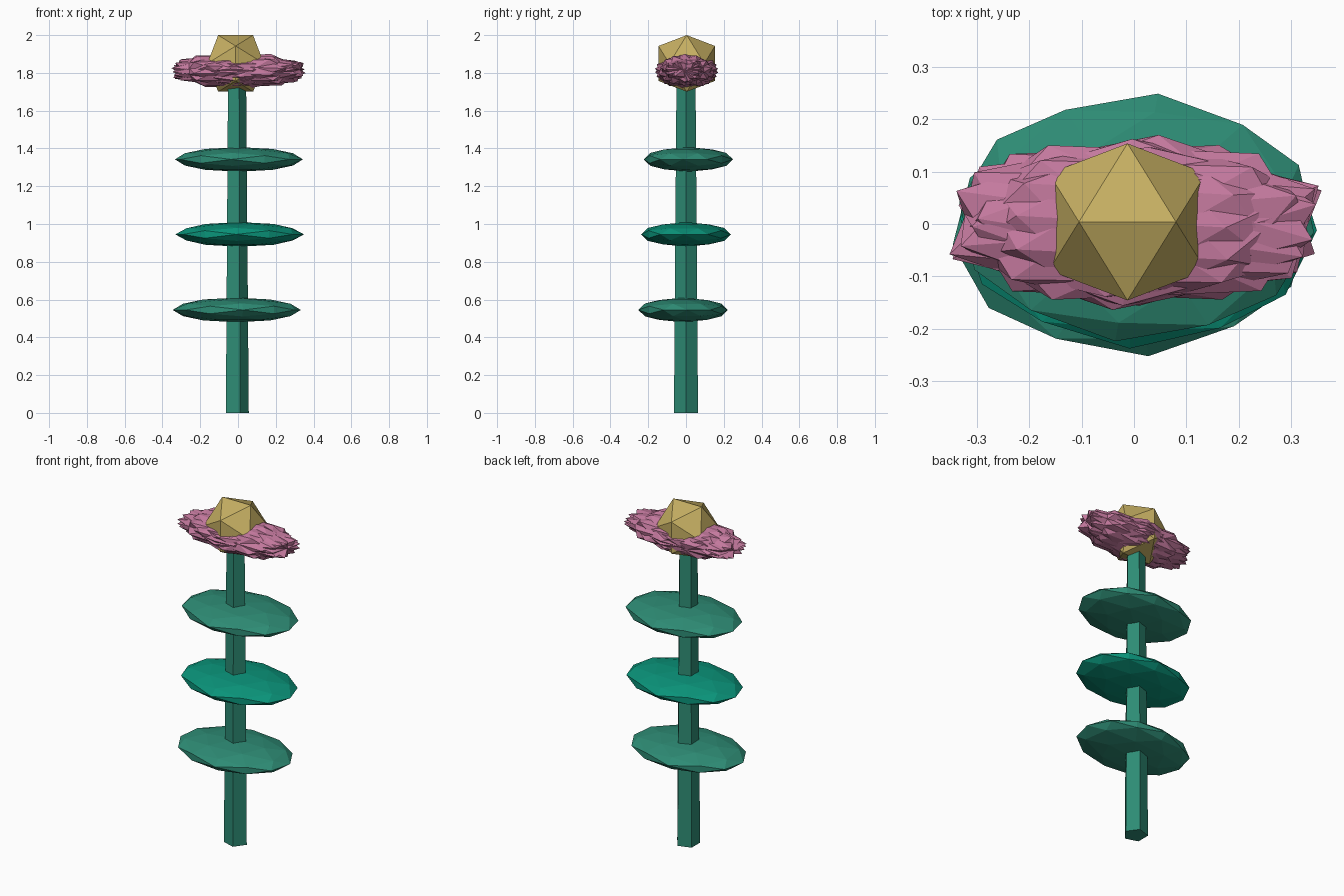
import bpy, bmesh, math, random
from mathutils import Matrix, Euler

if "Cube" in bpy.data.objects:
    bpy.data.objects.remove(bpy.data.objects["Cube"])

random.seed(4)
CX = -0.0125  # flower axis
STEM_X = -0.010
EDGE_UP = Matrix.Rotation(-math.atan(1 / ((1 + 5 ** 0.5) / 2)), 4, 'Y')


def material(name, rgb):
    m = bpy.data.materials.new(name)
    m.diffuse_color = (*rgb, 1)
    m.use_nodes = True
    m.node_tree.nodes["Principled BSDF"].inputs["Base Color"].default_value = m.diffuse_color
    return m


def finish(bm, name, mat):
    me = bpy.data.meshes.new(name)
    bm.to_mesh(me)
    bm.free()
    me.materials.append(mat)
    ob = bpy.data.objects.new(name, me)
    bpy.context.collection.objects.link(ob)
    return ob


def faceted_ball(bm, detail, loc, size, pre=(0, 0, 0)):
    """Edge-up icosphere, turned, then stretched."""
    mat = (Matrix.Translation(loc) @ Matrix.Diagonal((*size, 1))
           @ Euler(pre).to_matrix().to_4x4() @ EDGE_UP)
    bmesh.ops.create_icosphere(bm, subdivisions=detail, radius=1, matrix=mat)


green = material("stem_green", (0.027, 0.263, 0.178))
bright = material("bright_green", (0.003, 0.296, 0.195))
pink = material("petal_pink", (0.55, 0.19, 0.34))
gold = material("centre_gold", (0.565, 0.43, 0.124))

# five-sided tapering stem, one corner on +x
bm = bmesh.new()
bmesh.ops.create_cone(bm, cap_ends=True, segments=5, radius1=0.067, radius2=0.053,
                      depth=1.76, matrix=Matrix.Translation((STEM_X, 0, 0.88)))
far = max(bm.verts, key=lambda v: v.co.z * -10 + v.co.x)
turn = math.atan2(far.co.y, far.co.x - STEM_X)
bmesh.ops.rotate(bm, verts=bm.verts, cent=(STEM_X, 0, 0), matrix=Matrix.Rotation(-turn, 3, 'Z'))
finish(bm, "stem", green)

# three flattened leaf discs
leaves = [("lower_leaf", (-0.0065, -0.0155, 0.545), 0.10, green),
          ("middle_leaf", (0.0085, 0.0, 0.945), -0.05, bright),
          ("upper_leaf", (0.005, 0.0125, 1.342), -0.12, green)]
for name, loc, turn, mat in leaves:
    bm = bmesh.new()
    faceted_ball(bm, 2, loc, (0.341, 0.238, 0.065), (0, 0, turn))
    finish(bm, name, mat)

# spiky bloom from overlapping stretched icosahedra
bm = bmesh.new()
for i in range(7):
    j = [random.uniform(-0.16, 0.16) for _ in range(2)]
    faceted_ball(bm, 1, (0.003, 0.003, 1.812), (0.385, 0.169, 0.098),
                 (i * math.pi / 7, j[0], j[1]))
finish(bm, "petals", pink)

# flower centre
bm = bmesh.new()
faceted_ball(bm, 1, (CX, 0.004, 1.85), (0.176,) * 3)
finish(bm, "flower_centre", gold)
